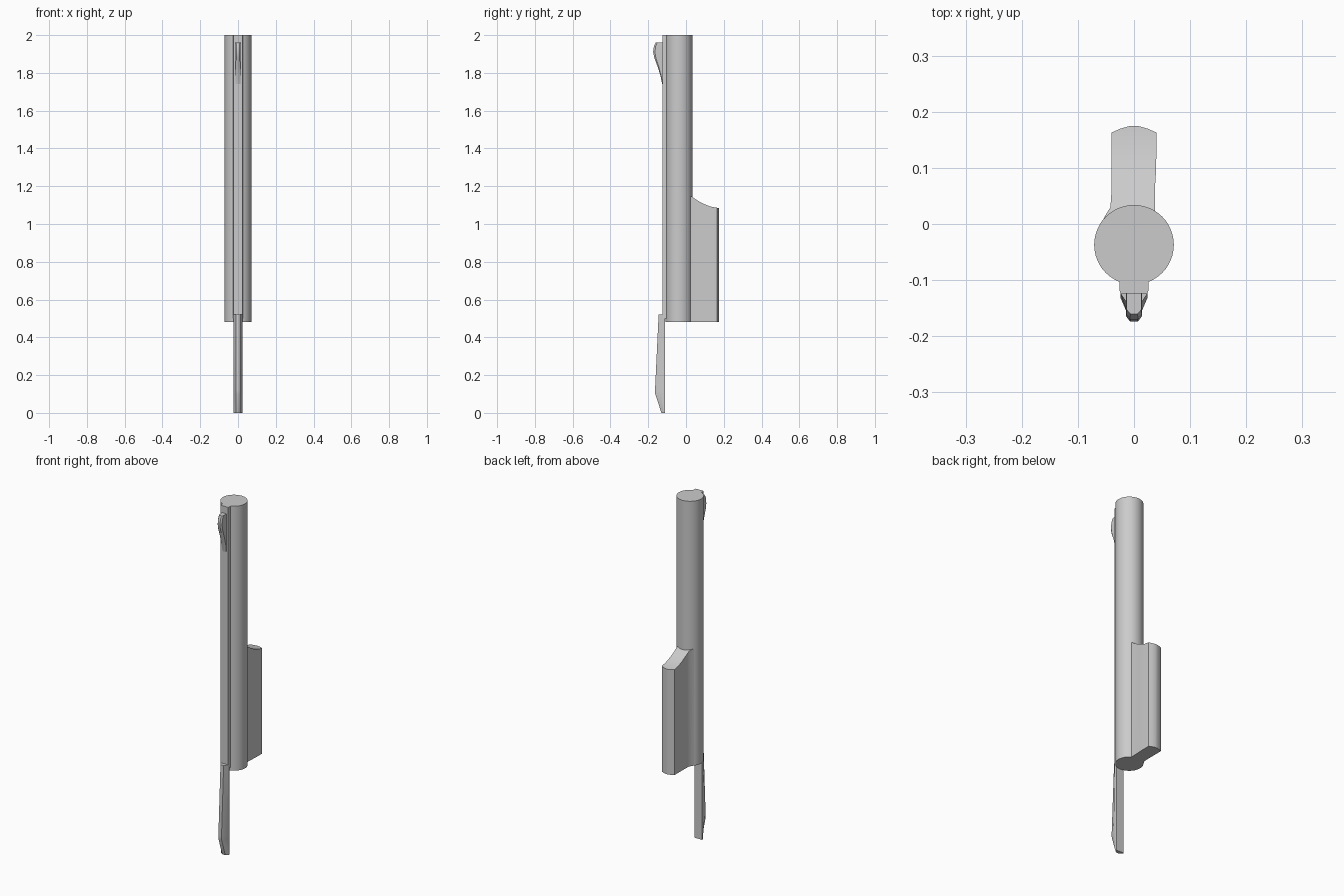
import bpy, bmesh, math

cube = bpy.data.objects.get("Cube")
if cube:
    bpy.data.objects.remove(cube, do_unlink=True)

grey = bpy.data.materials.new("plain_grey")
grey.use_nodes = True
colour = (0.6, 0.6, 0.6, 1)
grey.diffuse_color = colour
grey.node_tree.nodes["Principled BSDF"].inputs["Base Color"].default_value = colour


def finish(name, bm, angle=35):
    bmesh.ops.recalc_face_normals(bm, faces=bm.faces)
    mesh = bpy.data.meshes.new(name)
    bm.to_mesh(mesh)
    bm.free()
    mesh.materials.append(grey)
    ob = bpy.data.objects.new(name, mesh)
    bpy.context.collection.objects.link(ob)
    bpy.ops.object.select_all(action='DESELECT')
    ob.select_set(True)
    bpy.context.view_layer.objects.active = ob
    bpy.ops.object.shade_smooth_by_angle(angle=math.radians(angle))
    return ob


def loft(name, rings, angle=35):
    """Skin a list of equal-length rings and cap both ends."""
    bm = bmesh.new()
    rows = [[bm.verts.new(p) for p in ring] for ring in rings]
    n = len(rows[0])
    for a, b in zip(rows, rows[1:]):
        for i in range(n):
            j = (i + 1) % n
            bm.faces.new((a[i], a[j], b[j], b[i]))
    bm.faces.new(rows[0])
    bm.faces.new(rows[-1])
    return finish(name, bm, angle)


def circle(z, r, n=48, cy=-0.037):
    steps = [2 * math.pi * i / n for i in range(n)]
    return [(r * math.cos(t), cy + r * math.sin(t), z) for t in steps]


def ridge(z, front, back, wide, narrow, shoulder):
    """Cross-section with a wide back and a narrower chamfered front."""
    mid = back + (front - back) * shoulder
    half = [(wide, back), (wide, mid), (narrow, front)]
    return [(x, y, z) for x, y in half] + [(-x, y, z) for x, y in reversed(half)]


BASE = 0.48

# Main round tube
loft("main_tube", [circle(BASE, 0.071), circle(2.0, 0.071)])

# Flat rail along the front of the tube
loft("front_rail", [ridge(z, -0.124, -0.09, 0.026, 0.024, 0.8) for z in (0.5, 2.0)])

# Small rounded sight near the top of the rail
sight = [(1.74, -0.126, 0.012), (1.78, -0.134, 0.014), (1.83, -0.149, 0.014),
         (1.88, -0.168, 0.014), (1.91, -0.174, 0.014), (1.94, -0.17, 0.014),
         (1.96, -0.16, 0.013)]
loft("sight_bump", [ridge(z, y, -0.11, w, w * 0.5, 0.85) for z, y, w in sight])

# Tapered blade below the tube
blade = [(0.0, -0.13), (0.1, -0.163), (0.12, -0.164), (0.52, -0.145)]
loft("lower_blade", [ridge(z, y, -0.11, 0.024, 0.01, 0.4) for z, y in blade], 25)

# Rear block with a sloping top, lofted from the tube to its bowed back
stations = [(-0.01, -0.064, 0.037, 1.15), (0.012, -0.053, 0.037, 1.15),
            (0.03, -0.042, 0.037, 1.145), (0.06, -0.04, 0.037, 1.125),
            (0.09, -0.04, 0.039, 1.108), (0.13, -0.04, 0.04, 1.092),
            (0.163, -0.04, 0.04, 1.086), (0.17, -0.024, 0.024, 1.085),
            (0.175, -0.006, 0.006, 1.084)]
loft("rear_block", [[(l, y, BASE), (r, y, BASE), (r, y, top), (l, y, top)]
                    for y, l, r, top in stations])
